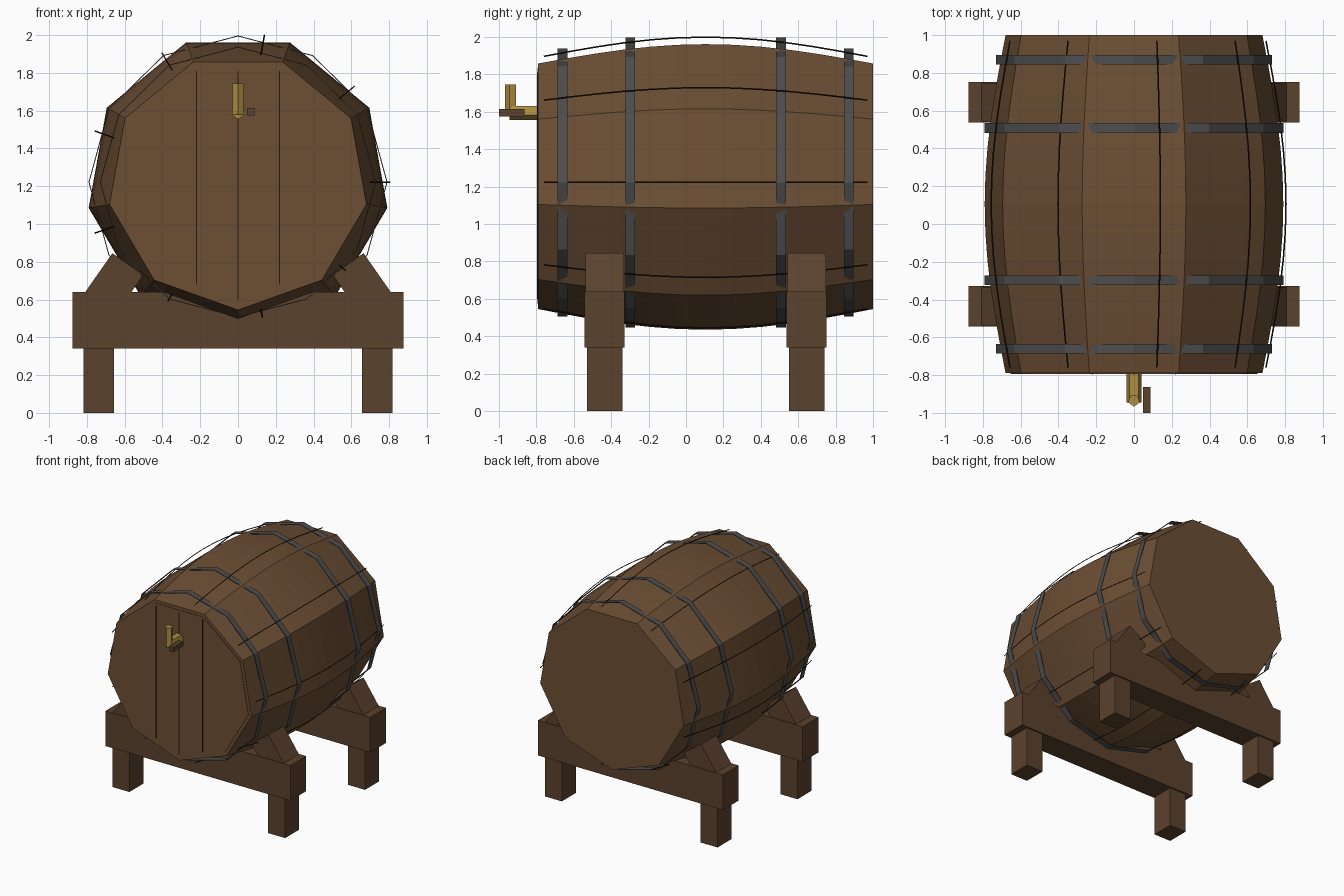
import bpy, bmesh, math
from mathutils import Matrix

if "Cube" in bpy.data.objects:
    bpy.data.objects.remove(bpy.data.objects["Cube"])

CZ, CY, HALF = 1.222, 0.105, 0.895   # barrel axis height, middle and half length
SX = 1.02                            # barrel is slightly wider than tall


def material(name, rgb):
    m = bpy.data.materials.new(name)
    m.diffuse_color = (*rgb, 1)
    m.use_nodes = True
    m.node_tree.nodes["Principled BSDF"].inputs["Base Color"].default_value = m.diffuse_color
    return m


OAK = material("oak", (0.15, 0.077, 0.034))
DARK_OAK = material("dark_oak", (0.105, 0.054, 0.027))
IRON = material("iron", (0.075, 0.075, 0.075))
BRASS = material("brass", (0.42, 0.27, 0.055))
GROOVE = material("groove", (0.015, 0.009, 0.005))


def finish(bm, name, mat):
    bmesh.ops.recalc_face_normals(bm, faces=bm.faces)
    me = bpy.data.meshes.new(name)
    bm.to_mesh(me)
    bm.free()
    me.materials.append(mat)
    ob = bpy.data.objects.new(name, me)
    bpy.context.collection.objects.link(ob)
    return ob


def box(name, loc, size, mat, tilt=0):
    bm = bmesh.new()
    bmesh.ops.create_cube(bm, size=1)
    m = Matrix.Translation(loc) @ Matrix.Rotation(math.radians(tilt), 4, 'Y') @ Matrix.Diagonal((*size, 1))
    bm.transform(m)
    return finish(bm, name, mat)


def lathe(name, profile, sides, start, mat, ring=False, z=CZ, sx=SX):
    """Loft (y, radius) rings along y; capped, or closed into a band if ring."""
    bm = bmesh.new()
    rows = []
    for y, r in profile:
        angles = [math.radians(start + 360 * i / sides) for i in range(sides)]
        rows.append([bm.verts.new((sx * r * math.cos(a), y, z + r * math.sin(a))) for a in angles])
    pairs = list(zip(rows, rows[1:]))
    if ring:
        pairs.append((rows[-1], rows[0]))
    else:
        bm.faces.new(rows[0])
        bm.faces.new(rows[-1])
    for a, b in pairs:
        for i in range(sides):
            j = (i + 1) % sides
            bm.faces.new((a[i], a[j], b[j], b[i]))
    return finish(bm, name, mat)


def bulge(y):
    return 0.677 + 0.11 * math.cos(math.pi / 2 * (y - CY) / HALF)


# Barrel body: nine sides, one corner at the bottom
ys = [CY - HALF + 2 * HALF * i / 12 for i in range(13)]
lathe("barrel_body", [(y, bulge(y)) for y in ys], 9, -90, OAK)

# Front head and its plank seams
front = CY - HALF
lathe("barrel_head", [(front - 0.004, 0.65), (front + 0.03, 0.65)], 9, -90, OAK)
for i, (x, z0, z1) in enumerate([(-0.22, 0.68, 1.81), (0, 0.60, 1.81), (0.22, 0.68, 1.81)]):
    box(f"head_seam_{i + 1}", (x, front - 0.004, (z0 + z1) / 2), (0.006, 0.006, z1 - z0), GROOVE)

# Iron hoops: thin twelve-sided bands
for i, (off, r) in enumerate([(-0.765, 0.717), (-0.403, 0.776), (0.403, 0.776), (0.765, 0.717)]):
    y, w = CY + off, 0.026
    lathe(f"hoop_{i + 1}", [(y - w, r), (y + w, r), (y + w, r - 0.005), (y - w, r - 0.005)],
          12, 0, IRON, ring=True)

# Stave seams: thin strips following the round bulge
for i in range(9):
    a = math.radians(40 * i)
    cu = bpy.data.curves.new(f"stave_seam_{i + 1}", 'CURVE')
    cu.dimensions = '3D'
    cu.bevel_depth = 0.004
    cu.bevel_resolution = 0
    sp = cu.splines.new('POLY')
    sp.points.add(12)
    for k, p in enumerate(sp.points):
        y = CY + (HALF - 0.03) * (k / 6 - 1)
        r = bulge(y) + 0.002
        p.co = (SX * r * math.cos(a), y, CZ + r * math.sin(a), 1)
    cu.materials.append(GROOVE)
    bpy.context.collection.objects.link(bpy.data.objects.new(cu.name, cu))

# Tap: pipe, upright and wooden lever
lathe("tap_pipe", [(-0.945, 0.042), (-0.78, 0.042)], 5, -90, BRASS, z=1.597, sx=1)
bm = bmesh.new()
bmesh.ops.create_cone(bm, cap_ends=True, segments=5, radius1=0.032, radius2=0.032, depth=0.165)
bm.transform(Matrix.Translation((0, -0.935, 1.6625)) @ Matrix.Rotation(math.pi, 4, 'Z'))
finish(bm, "tap_upright", BRASS)
box("tap_lever", (0.067, -0.932, 1.595), (0.04, 0.136, 0.04), DARK_OAK)

# Stand: two cross beams, each with legs and leaning chocks
for end, y in (("front", CY - 0.54), ("back", CY + 0.54)):
    box(f"{end}_beam", (0, y, 0.49), (1.75, 0.215, 0.30), DARK_OAK)
    for side, s in (("left", -1), ("right", 1)):
        box(f"{end}_{side}_leg", (s * 0.737, y, 0.175), (0.16, 0.19, 0.35), DARK_OAK)
        box(f"{end}_{side}_chock", (s * 0.669, y, 0.665), (0.20, 0.205, 0.30), DARK_OAK, -35 * s)
